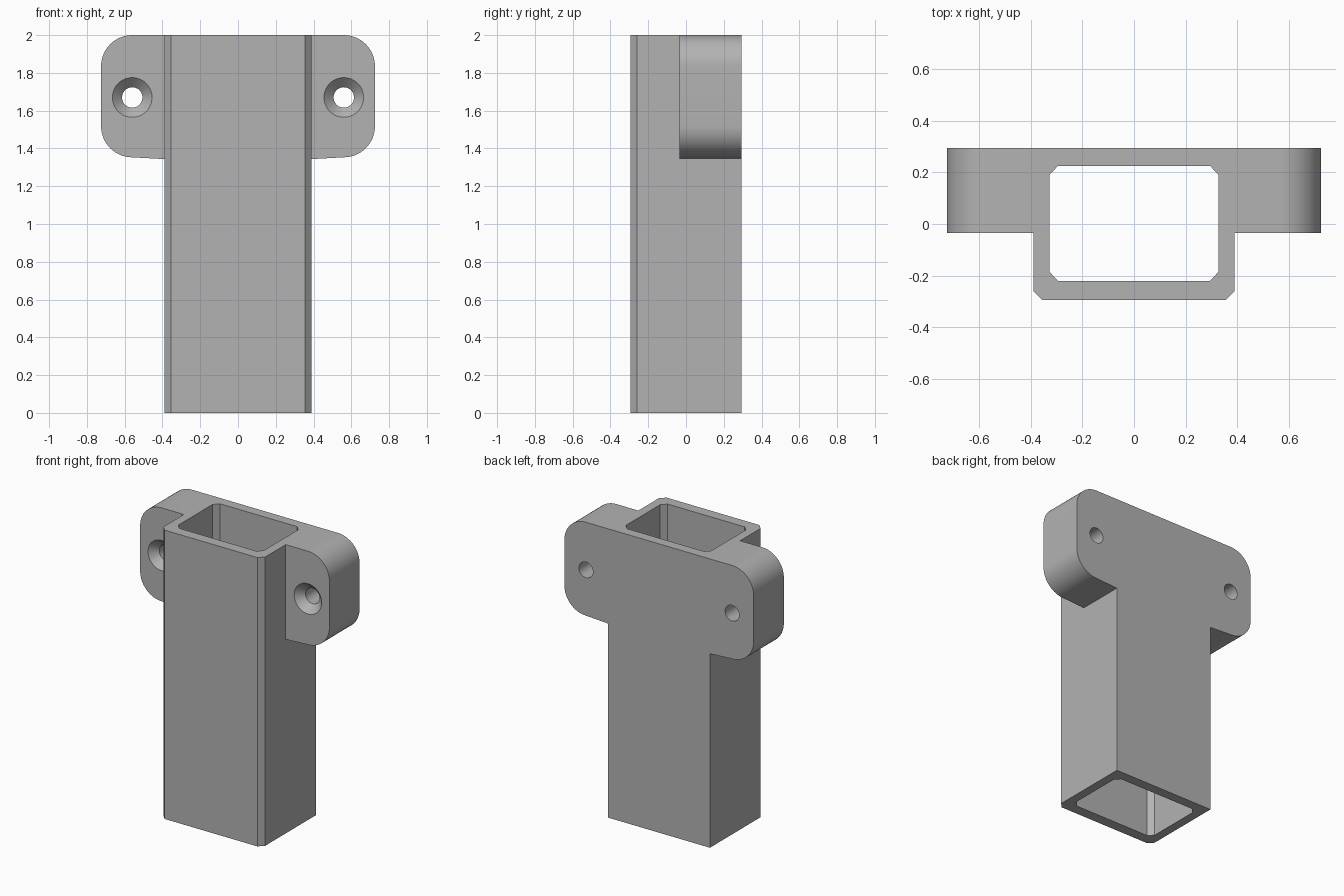
import bpy, bmesh, math
from mathutils import Matrix

if "Cube" in bpy.data.objects:
    bpy.data.objects.remove(bpy.data.objects["Cube"])

grey = bpy.data.materials.new("grey plastic")
GREY = (0.45, 0.45, 0.45, 1)
grey.diffuse_color = GREY
grey.use_nodes = True
grey.node_tree.nodes["Principled BSDF"].inputs["Base Color"].default_value = GREY


def finish(bm, name):
    bmesh.ops.recalc_face_normals(bm, faces=bm.faces[:])
    mesh = bpy.data.meshes.new(name)
    bm.to_mesh(mesh)
    bm.free()
    mesh.materials.append(grey)
    obj = bpy.data.objects.new(name, mesh)
    bpy.context.collection.objects.link(obj)
    return obj


def prism(name, points, start, end, axis="Z"):
    """Extrude a closed profile along z, or an (x, z) profile along y."""
    bm = bmesh.new()
    place = (lambda a, b: (a, b, start)) if axis == "Z" else (lambda a, b: (a, start, b))
    face = bm.faces.new([bm.verts.new(place(a, b)) for a, b in points])
    grown = bmesh.ops.extrude_face_region(bm, geom=[face])["geom"]
    step = (0, 0, end - start) if axis == "Z" else (0, end - start, 0)
    bmesh.ops.translate(bm, vec=step, verts=[v for v in grown if isinstance(v, bmesh.types.BMVert)])
    return finish(bm, name)


def cone(name, x, z, y0, y1, r0, r1):
    """Round cutter lying along y, radius r0 at y0 and r1 at y1."""
    bm = bmesh.new()
    bmesh.ops.create_cone(bm, cap_ends=True, segments=48, radius1=r0, radius2=r1, depth=y1 - y0)
    turn = Matrix.Rotation(-math.pi / 2, 4, "X")
    bmesh.ops.transform(bm, matrix=Matrix.Translation((x, (y0 + y1) / 2, z)) @ turn, verts=bm.verts)
    return finish(bm, name)


def combine(target, other, operation):
    mod = target.modifiers.new(operation.lower(), "BOOLEAN")
    mod.operation, mod.solver, mod.object = operation, "EXACT", other
    bpy.context.view_layer.objects.active = target
    bpy.ops.object.modifier_apply(modifier=mod.name)
    bpy.data.objects.remove(other)


def mirrored(half):
    return half + [(-a, b) for a, b in reversed(half)]


def arc(cx, cz, r, a0, a1, steps=16):
    angles = [math.radians(a0 + (a1 - a0) * i / steps) for i in range(steps + 1)]
    return [(cx + r * math.cos(a), cz + r * math.sin(a)) for a in angles]


BACK, EAR_FRONT, TOP = 0.295, -0.035, 2.0
HOLE_X, HOLE_Z, R = 0.56, 1.67, 0.165

# Upright sleeve with two chamfered front edges
holder = prism("mounting_sleeve", mirrored([(0.355, -BACK), (0.39, -0.26), (0.39, BACK)]), 0, TOP)

# Rounded mounting ears, lower edge dipping slightly toward the sleeve
ear = [(0.38, 1.343)] + arc(HOLE_X, 1.353 + R, R, -90, 0) + arc(HOLE_X, TOP - R, R, 0, 90)
combine(holder, prism("ears", mirrored(ear), EAR_FRONT, BACK, "Y"), "UNION")

# Chamfered bore through the whole height
bore = [(0.295, -0.22), (0.328, -0.185), (0.328, 0.19), (0.295, 0.225)]
combine(holder, prism("bore", mirrored(bore), -0.1, TOP + 0.1), "DIFFERENCE")

# Countersunk screw holes
for side in (-1, 1):
    x = side * HOLE_X
    combine(holder, cone("screw_hole", x, HOLE_Z, -0.2, 0.4, 0.054, 0.054), "DIFFERENCE")
    combine(holder, cone("countersink", x, HOLE_Z, EAR_FRONT - 0.01, 0.016, 0.115, 0.054), "DIFFERENCE")

bpy.ops.object.select_all(action="DESELECT")
holder.select_set(True)
bpy.context.view_layer.objects.active = holder
bpy.ops.object.shade_smooth_by_angle(angle=math.radians(25))
